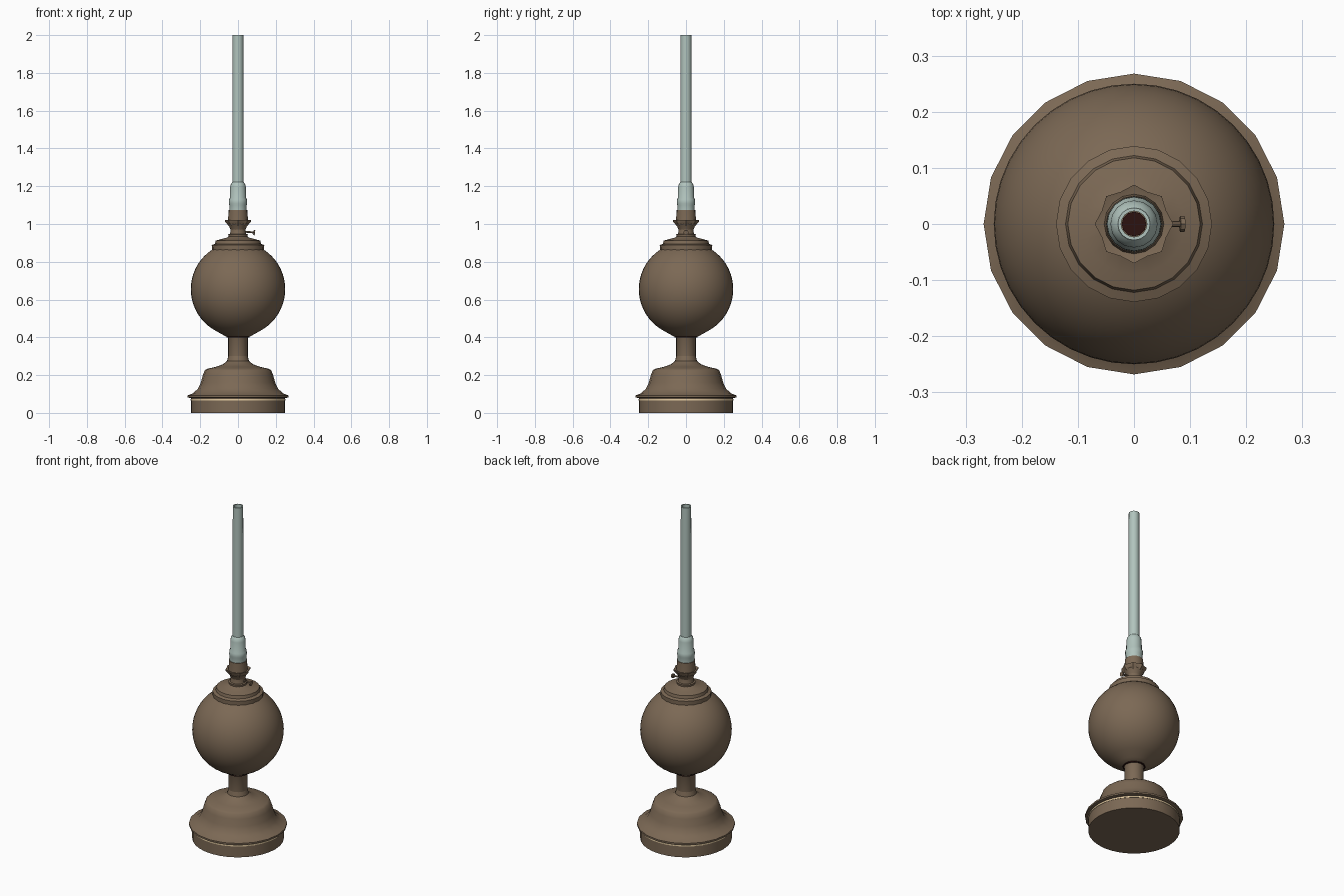
import bpy, math
from mathutils import Vector

cube = bpy.data.objects.get("Cube")
if cube:
    bpy.data.objects.remove(cube, do_unlink=True)


def material(name, rgb):
    m = bpy.data.materials.new(name)
    m.use_nodes = True
    m.diffuse_color = (*rgb, 1)
    m.node_tree.nodes["Principled BSDF"].inputs["Base Color"].default_value = (*rgb, 1)
    return m


bronze = material("aged bronze", (0.20, 0.14, 0.09))
glass = material("pale glass", (0.44, 0.55, 0.51))
cream = material("cream", (0.80, 0.62, 0.37))
maroon = material("dark maroon", (0.025, 0.006, 0.005))


def finish(obj, mat, angle=35):
    obj.data.materials.append(mat)
    bpy.ops.object.select_all(action="DESELECT")
    obj.select_set(True)
    bpy.context.view_layer.objects.active = obj
    bpy.ops.object.shade_smooth_by_angle(angle=math.radians(angle))
    return obj


def lathe(name, profile, mat, sides=32, closed=False, scallop=0):
    """Spin (radius, height) points, given bottom to top on the outside, about z."""
    verts, faces = [], []
    n = len(profile)
    for s in range(sides):
        a = 2 * math.pi * s / sides
        k = 1 + scallop * (-1) ** s
        verts += [(r * k * math.sin(a), r * k * math.cos(a), z) for r, z in profile]
    for s in range(sides):
        p, q = s * n, (s + 1) % sides * n
        for i in range(n if closed else n - 1):
            j = (i + 1) % n
            faces.append((p + i, p + j, q + j, q + i))
    if not closed:
        faces.append([s * n for s in range(sides)])
        faces.append([s * n + n - 1 for s in reversed(range(sides))])
    mesh = bpy.data.meshes.new(name)
    mesh.from_pydata(verts, [], faces)
    mesh.update()
    obj = bpy.data.objects.new(name, mesh)
    bpy.context.collection.objects.link(obj)
    # Make all face directions agree
    bpy.context.view_layer.objects.active = obj
    bpy.ops.object.select_all(action="DESELECT")
    obj.select_set(True)
    bpy.ops.object.mode_set(mode="EDIT")
    bpy.ops.mesh.select_all(action="SELECT")
    bpy.ops.mesh.normals_make_consistent(inside=False)
    bpy.ops.object.mode_set(mode="OBJECT")
    return finish(obj, mat)


def rod(name, start, end, radius, mat):
    a, b = Vector(start), Vector(end)
    bpy.ops.mesh.primitive_cylinder_add(vertices=8, radius=radius, depth=(b - a).length,
                                        location=(a + b) / 2)
    obj = bpy.context.object
    obj.name = name
    obj.rotation_euler = (b - a).to_track_quat("Z", "Y").to_euler()
    return finish(obj, mat)


# Foot: plinth, cream seam, flared skirt and stem
lathe("plinth", [(0.25, 0), (0.25, 0.08)], bronze)
lathe("plinth_seam", [(0.252, 0.066), (0.252, 0.073)], cream)
lathe("skirt", [(0.25, 0.078), (0.268, 0.082), (0.268, 0.092), (0.238, 0.104),
                (0.212, 0.128), (0.197, 0.16), (0.186, 0.20), (0.176, 0.225),
                (0.165, 0.233), (0.12, 0.243), (0.08, 0.257), (0.058, 0.275),
                (0.052, 0.30)], bronze, sides=20)
lathe("stem", [(0.052, 0.26), (0.052, 0.395), (0.058, 0.405)], bronze, sides=20)
lathe("stem_joint", [(0.062, 0.399), (0.062, 0.408)], maroon, sides=20)

# Oil reservoir: ball drawn down to the stem
ball = [(0.055, 0.40), (0.085, 0.416)]
for i in range(5, 25):
    t = math.pi * i / 28
    ball.append((0.25 * math.sin(t), 0.655 - 0.25 * math.cos(t)))
lathe("reservoir", ball, bronze, sides=40)

# Stepped cap and neck
lathe("reservoir_cap", [(0.138, 0.862), (0.139, 0.888), (0.122, 0.895), (0.118, 0.912),
                        (0.09, 0.92), (0.058, 0.928), (0.046, 0.937), (0.04, 0.96),
                        (0.04, 0.99)], bronze, sides=20)
lathe("neck_collar", [(0.05, 0.932), (0.052, 0.945), (0.036, 0.95)], bronze, sides=16)

# Burner with scalloped gallery and chimney holder
lathe("burner", [(0.036, 0.96), (0.046, 0.985), (0.055, 1.0), (0.052, 1.03),
                 (0.05, 1.075)], bronze, sides=16)
lathe("burner_gallery", [(0.045, 0.988), (0.064, 1.012), (0.066, 1.022), (0.052, 1.018)],
      bronze, sides=16, scallop=0.06)
lathe("wick", [(0.022, 1.07), (0.022, 1.10)], maroon, sides=12)

# Wick knob on the left side
rod("knob_shaft", (0.03, 0, 0.96), (0.085, 0, 0.955), 0.005, bronze)
rod("knob_wheel", (0.082, 0, 0.955), (0.09, 0, 0.954), 0.014, bronze)

# Hollow chimney: wide base, shoulder and tall straight tube
lathe("chimney", [(0.046, 1.07), (0.046, 1.10), (0.049, 1.11), (0.048, 1.13),
                  (0.043, 1.14), (0.042, 1.195), (0.038, 1.212), (0.03, 1.222),
                  (0.029, 2.0), (0.023, 2.0), (0.023, 1.215), (0.036, 1.19),
                  (0.038, 1.07)], glass, sides=16, closed=True)
